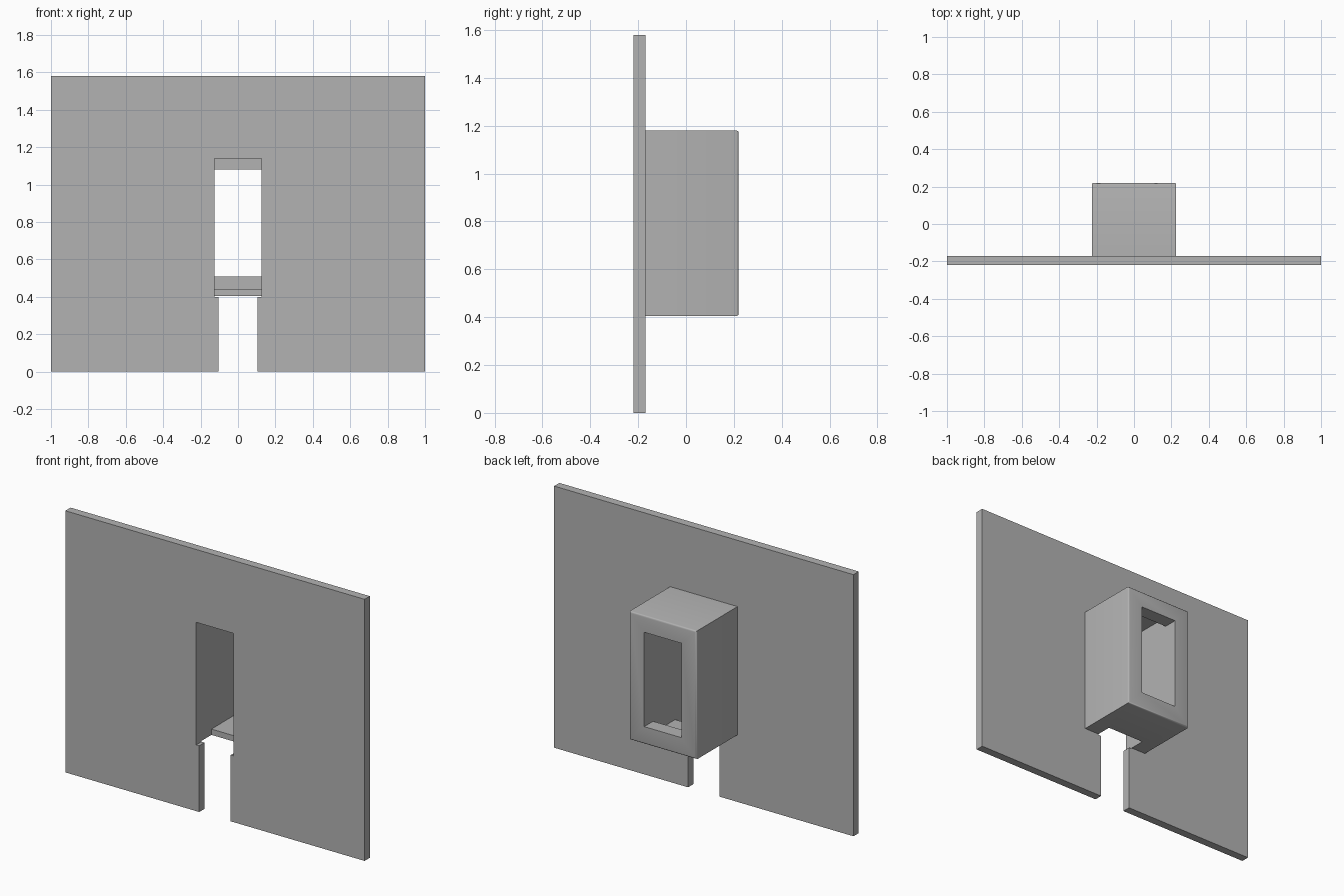
import bpy, bmesh

cube = bpy.data.objects.get("Cube")
if cube:
    bpy.data.objects.remove(cube, do_unlink=True)

grey = bpy.data.materials.new("plain grey")
grey.use_nodes = True
grey.diffuse_color = (0.45, 0.45, 0.45, 1)
grey.node_tree.nodes["Principled BSDF"].inputs["Base Color"].default_value = (0.45, 0.45, 0.45, 1)

FRONT, JOINT, BACK = -0.22, -0.17, 0.22
BASE, TOP = 0.405, 1.18
HALF = 0.125            # half width of the openings


def make_object(name, bm):
    bmesh.ops.recalc_face_normals(bm, faces=bm.faces)
    mesh = bpy.data.meshes.new(name)
    bm.to_mesh(mesh)
    bm.free()
    mesh.materials.append(grey)
    obj = bpy.data.objects.new(name, mesh)
    bpy.context.collection.objects.link(obj)
    return obj


def box(bm, half_x, y0, y1, z0, z1):
    verts = bmesh.ops.create_cube(bm, size=1)["verts"]
    for v in verts:
        v.co = (v.co.x * 2 * half_x,
                y1 if v.co.y > 0 else y0,
                z1 if v.co.z > 0 else z0)


# Front panel: half outline mirrored into one profile with window and slot
half = [(0.105, 0), (1, 0), (1, 1.58)]
opening = [(HALF, 1.14), (HALF, 0.4), (0.105, 0.4)]
bm = bmesh.new()
for side in (1, -1):
    outline = half + [(0, 1.58), (0, 1.14)] + opening
    face = bm.faces.new([bm.verts.new((side * x, FRONT, z)) for x, z in outline])
bmesh.ops.remove_doubles(bm, verts=bm.verts, dist=0.0001)
grown = bmesh.ops.extrude_face_region(bm, geom=bm.faces[:])["geom"]
moved = [g for g in grown if isinstance(g, bmesh.types.BMVert)]
bmesh.ops.translate(bm, verts=moved, vec=(0, JOINT - FRONT, 0))
bmesh.ops.dissolve_limit(bm, angle_limit=0.01, verts=bm.verts, edges=bm.edges)
make_object("front_panel", bm)

# Housing behind the panel, with softly rounded rear edges
bm = bmesh.new()
box(bm, 0.225, JOINT, BACK, BASE, TOP)
rear = [e for e in bm.edges if all(v.co.y > 0 for v in e.verts)]
bmesh.ops.bevel(bm, geom=rear, offset=0.01, segments=3, profile=0.5, affect='EDGES')
housing = make_object("housing", bm)

# Openings: inner cavity, rear window, floor notch
cuts = {
    "cavity": (HALF, -0.3, 0.135, 0.44, 1.14),
    "rear_window": (HALF, 0, 0.4, 0.51, 1.08),
    "floor_notch": (HALF, -0.3, -0.075, 0.3, 0.6),
}
for name, dims in cuts.items():
    bm = bmesh.new()
    box(bm, *dims)
    cutter = make_object(name + "_cutter", bm)
    cutter.hide_render = True
    mod = housing.modifiers.new(name, 'BOOLEAN')
    mod.operation = 'DIFFERENCE'
    mod.solver = 'EXACT'
    mod.object = cutter
    bpy.context.view_layer.objects.active = housing
    bpy.ops.object.modifier_apply(modifier=mod.name)
    bpy.data.objects.remove(cutter, do_unlink=True)

# Smooth only the rounded edges
bpy.ops.object.select_all(action='DESELECT')
housing.select_set(True)
bpy.context.view_layer.objects.active = housing
bpy.ops.object.shade_smooth_by_angle(angle=0.6)
